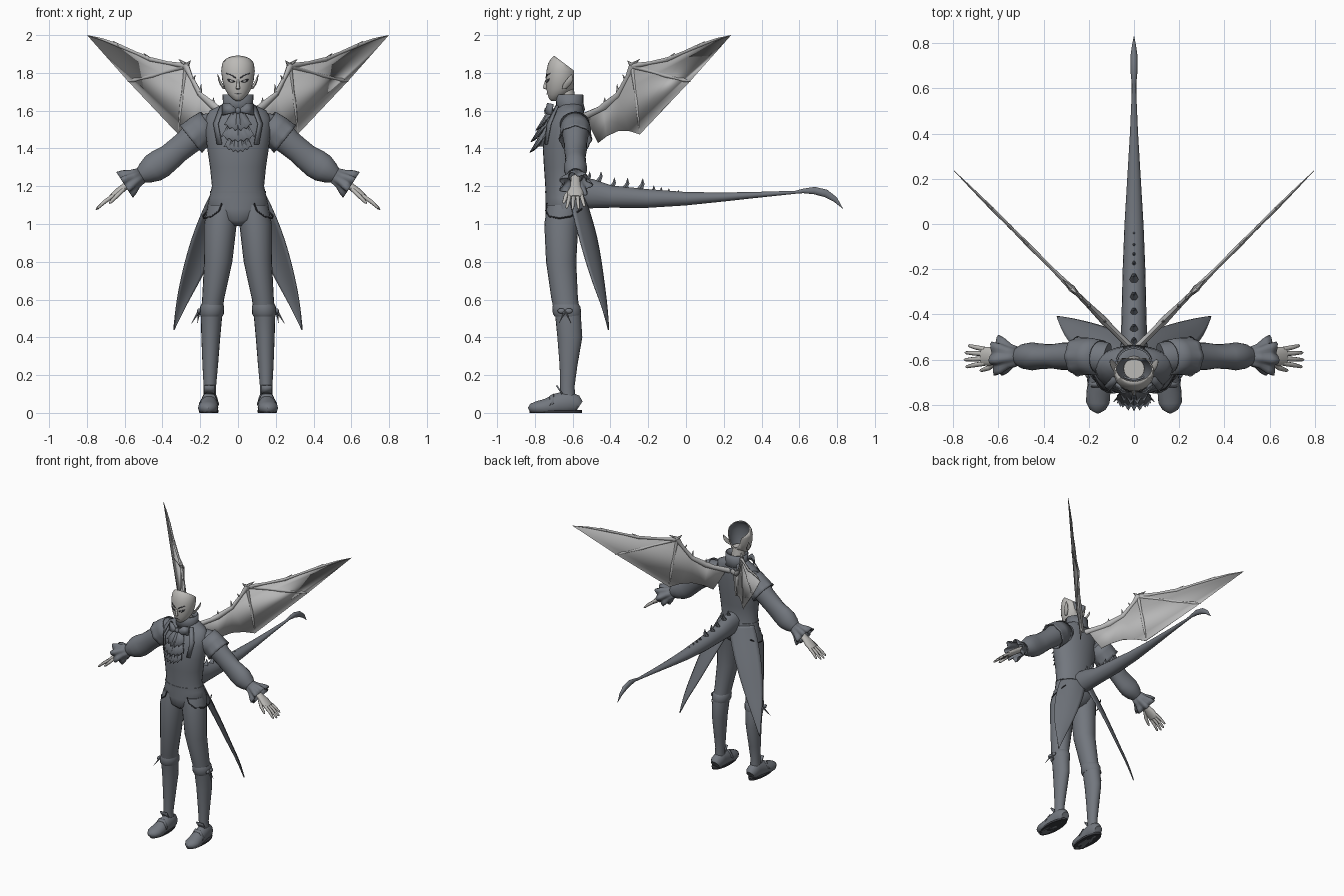
import bpy, bmesh, math
from mathutils import Vector

def material(name, r, g, b):
    m = bpy.data.materials.new(name)
    m.diffuse_color = (r, g, b, 1)
    return m

CLOTH = material("slate cloth", 0.17, 0.185, 0.21)
SKIN = material("pale skin", 0.50, 0.49, 0.47)
WING = material("wing grey", 0.47, 0.47, 0.47)
DARK = material("dark trim", 0.04, 0.042, 0.05)

def finish(name, bm, mat, mirror=False, thick=0, subdiv=0, angle=50):
    bmesh.ops.recalc_face_normals(bm, faces=bm.faces[:])
    me = bpy.data.meshes.new(name)
    bm.to_mesh(me)
    bm.free()
    me.materials.append(mat)
    me.shade_smooth()
    me.set_sharp_from_angle(angle=math.radians(angle))
    ob = bpy.data.objects.new(name, me)
    bpy.context.collection.objects.link(ob)
    if subdiv:
        s = ob.modifiers.new("subdivide", 'SUBSURF')
        s.levels = s.render_levels = subdiv
        s.boundary_smooth = 'PRESERVE_CORNERS'
    if thick:
        s = ob.modifiers.new("thickness", 'SOLIDIFY')
        s.thickness, s.offset = thick, 0
    if mirror:
        ob.modifiers.new("mirror", 'MIRROR').use_mirror_merge = False
    return ob

def tube_bm(pts, n, ref, axis=None, cap=True, waves=0, floor=None):
    """Rings (x, y, z, radius along ref, other radius[, wave size]) joined in order."""
    bm = bmesh.new()
    P = [Vector(p[:3]) for p in pts]
    rings = []
    for i, p in enumerate(pts):
        t = Vector(axis) if axis else (P[min(i + 1, len(P) - 1)] - P[max(i - 1, 0)]).normalized()
        side = Vector(ref)
        side = (side - t * side.dot(t)).normalized()
        other = t.cross(side)
        amp = p[5] if len(p) > 5 else 0
        ring = []
        for k in range(n):
            a = 2 * math.pi * k / n
            w = 1 + amp * math.cos(waves * a)
            v = P[i] + side * (p[3] * w * math.cos(a)) + other * (p[4] * w * math.sin(a))
            if floor is not None:
                v.z = max(v.z, floor)
            ring.append(bm.verts.new(v))
        rings.append(ring)
    for a, b in zip(rings, rings[1:]):
        for k in range(n):
            bm.faces.new((a[k], a[(k + 1) % n], b[(k + 1) % n], b[k]))
    if cap:
        bm.faces.new(rings[0])
        bm.faces.new(rings[-1])
    return bm

def tube(name, pts, mat, n=20, ref=(1, 0, 0), axis=None, mirror=False, cap=True, waves=0, floor=None, thick=0):
    return finish(name, tube_bm(pts, n, ref, axis, cap, waves, floor), mat, mirror, thick)

def spike(name, a, b, r, mat, ref=(1, 0, 0), mirror=False):
    return tube(name, [(*a, r, r), (*b, 0.001, 0.001)], mat, 6, ref, mirror=mirror)

def sheet(name, rows, mat, mirror=False, thick=0.004, subdiv=0):
    bm = bmesh.new()
    g = [[bm.verts.new(p) for p in r] for r in rows]
    for a, b in zip(g, g[1:]):
        for k in range(len(a) - 1):
            bm.faces.new((a[k], a[k + 1], b[k + 1], b[k]))
    return finish(name, bm, mat, mirror, thick, subdiv)

def ball(name, c, r, mat, mirror=False):
    bm = bmesh.new()
    bmesh.ops.create_uvsphere(bm, u_segments=14, v_segments=8, radius=1)
    for v in bm.verts:
        v.co = Vector(c) + Vector([v.co[i] * r[i] for i in range(3)])
    return finish(name, bm, mat, mirror)

UP = (0, 0, 1)

# torso, collar, neck
tube("torso", [(0, -.66, .99, .03, .05), (0, -.655, 1.02, .10, .09), (0, -.64, 1.08, .165, .105),
     (0, -.645, 1.14, .152, .10), (0, -.652, 1.2, .138, .093), (0, -.65, 1.3, .148, .102),
     (0, -.65, 1.4, .163, .108), (0, -.64, 1.5, .175, .105), (0, -.63, 1.56, .172, .093),
     (0, -.615, 1.6, .15, .074), (0, -.61, 1.625, .10, .066), (0, -.612, 1.64, .07, .06)], CLOTH, 28, axis=UP)
tube("collar", [(0, -.612, 1.6, .088, .075), (0, -.615, 1.64, .076, .068), (0, -.618, 1.685, .078, .07)],
     CLOTH, 24, axis=UP, cap=False, thick=.008)
tube("neck", [(0, -.625, 1.58, .05, .05), (0, -.64, 1.72, .046, .046)], SKIN, 16, axis=UP)
tube("waist_seam", [(0, -.648, 1.165, .149, .099), (0, -.649, 1.175, .1475, .0985)], CLOTH, 28, axis=UP)

# legs, knee bands, shoes
tube("leg", [(.08, -.64, 1.1, .08, .095), (.093, -.66, 1.0, .086, .09), (.105, -.661, .8, .075, .08),
     (.132, -.642, .6, .058, .07), (.14, -.625, .52, .057, .068), (.144, -.615, .4, .05, .066),
     (.147, -.622, .25, .041, .047), (.149, -.628, .14, .033, .038), (.15, -.625, .06, .035, .04)],
     CLOTH, 20, axis=UP, mirror=True)
tube("knee_band", [(.136, -.636, .575, .058, .068), (.137, -.633, .56, .064, .075), (.139, -.63, .525, .064, .075),
     (.14, -.627, .51, .057, .068)], CLOTH, 20, axis=UP, mirror=True)
tube("shoe", [(.15, -.565, .035, .03, .032), (.15, -.58, .045, .042, .05), (.15, -.63, .055, .045, .062),
     (.153, -.68, .045, .046, .06), (.157, -.74, .03, .053, .045), (.16, -.79, .026, .052, .036),
     (.16, -.82, .022, .035, .026), (.16, -.832, .016, .012, .012)], CLOTH, 18, mirror=True, floor=0)
tube("shoe_sole", [(.155, -.69, 0, .05, .138), (.155, -.69, .014, .052, .14)], DARK, 24, axis=UP, mirror=True)
sheet("shoe_tongue", [[(x, -.655, .10), (x, -.685, .145)] for x in (.125, .153, .181)], CLOTH, True, .008)
sheet("shoe_strap", [[(x, -.70, z), (x, -.72, z - .012)] for x, z in ((.105, .05), (.13, .098), (.176, .098), (.202, .05))],
      CLOTH, True, .01)
for i, dy in enumerate((-.02, .02)):
    ball(f"knee_bow_{i}", (.207, -.64 + dy, .54), (.01, .02, .014), CLOTH, True)
    spike(f"knee_ribbon_{i}", (.205, -.64, .54), (.245 - .03 * i, -.64 + 1.6 * dy, .475), .008, CLOTH, mirror=True)

# hip chain
tube("hip_chain", [(x, y, z, .004, .004) for x, y, z in
     ((.085, -.738, 1.11), (.10, -.742, 1.07), (.14, -.725, 1.04), (.18, -.67, 1.03), (.185, -.61, 1.04), (.16, -.55, 1.08))],
     DARK, 6, UP, mirror=True)

# coat tails
sheet("coat_tail", [[(a, b, z), (c, d, z), (e, f, z)] for z, a, b, c, d, e, f in (
    (1.16, 0, -.54, .09, -.55, .142, -.62), (1.1, 0, -.522, .10, -.525, .174, -.61),
    (.92, .09, -.465, .175, -.49, .25, -.565), (.7, .2, -.435, .255, -.45, .305, -.50),
    (.57, .275, -.418, .305, -.425, .328, -.445), (.44, .337, -.409, .339, -.41, .341, -.411))],
    CLOTH, True, .006, 2)

# sleeves, shoulder caps, ruffled cuffs
Y = -.585
tube("sleeve", [(.12, Y - .01, 1.53, .07, .06), (.17, Y, 1.515, .072, .075), (.22, Y, 1.475, .07, .078),
     (.27, Y, 1.43, .062, .07), (.32, Y, 1.39, .06, .068), (.36, Y, 1.355, .054, .07), (.41, Y, 1.32, .056, .078),
     (.45, Y, 1.295, .062, .076), (.49, Y, 1.27, .055, .058), (.525, Y, 1.25, .034, .035)],
     CLOTH, 20, (0, 1, 0), mirror=True)
tube("shoulder_cap", [(.15, Y - .005, 1.53, .075, .078), (.2, Y, 1.492, .079, .085), (.235, Y, 1.462, .079, .085, .03),
     (.25, Y, 1.45, .083, .088, .05)], CLOTH, 32, (0, 1, 0), mirror=True, cap=False, waves=8, thick=.006)
tube("cuff_ruffle", [(.51, Y, 1.258, .038, .04), (.545, Y, 1.24, .05, .048, .06), (.575, Y, 1.223, .07, .062, .14),
     (.60, Y, 1.207, .078, .068, .2)], CLOTH, 40, (0, 1, 0), mirror=True, cap=False, waves=7, thick=.005)

# hands
tube("palm", [(.53, Y, 1.245, .024, .02), (.6, Y, 1.197, .028, .02), (.635, Y, 1.17, .042, .02),
     (.672, Y, 1.14, .041, .014)], SKIN, 14, (0, 1, 0), mirror=True)
for i, reach in enumerate((.92, 1, .96, .8)):
    y0, y1 = Y - .031 + .021 * i, Y - .046 + .031 * i
    tube(f"finger_{i}", [(.66, y0, 1.15, .011, .011), (.66 + .05 * reach, (y0 + y1) / 2, 1.15 - .035 * reach, .010, .010),
         (.66 + .085 * reach, y1, 1.15 - .068 * reach, .007, .007), (.66 + .092 * reach, y1, 1.15 - .074 * reach, .002, .002)],
         SKIN, 8, (0, 1, 0), mirror=True)
tube("thumb", [(.605, Y - .02, 1.185, .012, .012), (.64, Y - .05, 1.15, .012, .011), (.675, Y - .062, 1.115, .008, .008),
     (.682, Y - .063, 1.108, .002, .002)], SKIN, 8, (0, 1, 0), mirror=True)

# head: open mask, cut above the hairline and behind
HEAD = [(0, -.70, 1.652, .012, .014), (0, -.695, 1.662, .028, .03), (0, -.678, 1.685, .052, .055),
        (0, -.667, 1.715, .07, .072), (0, -.662, 1.76, .083, .08), (0, -.657, 1.81, .089, .082),
        (0, -.655, 1.85, .084, .075), (0, -.655, 1.875, .068, .06), (0, -.655, 1.895, .045, .04)]
bm = tube_bm(HEAD, 28, (1, 0, 0), UP)
for co, no in (((0, -.69, 1.885), (0, .6, .8)), ((0, -.592, 1.7), (0, 1, 0))):
    bmesh.ops.bisect_plane(bm, geom=bm.verts[:] + bm.edges[:] + bm.faces[:], plane_co=co, plane_no=no, clear_outer=True)
head = finish("head", bm, SKIN)
head.data.materials.append(CLOTH)
shell = head.modifiers.new("inside", 'SOLIDIFY')
shell.thickness, shell.offset, shell.material_offset = .005, -1, 1

def face_point(x, z, out=.003):
    for a, b in zip(HEAD, HEAD[1:]):
        if a[2] <= z <= b[2]:
            t = (z - a[2]) / (b[2] - a[2])
            cy, rx, ry = (a[i] + (b[i] - a[i]) * t for i in (1, 3, 4))
            return (x, cy - ry * math.sqrt(max(0, 1 - (x / rx) ** 2)) - out, z)

# face details
def plate(name, rows, mat, out=.003):
    sheet(name, [[face_point(x, z, out) for x, z in r] for r in rows], mat, True, .002)

plate("eye", [[(.016, 1.752), (.035, 1.748), (.052, 1.757)], [(.016, 1.756), (.035, 1.763), (.056, 1.769)]], DARK)
plate("iris", [[(.03, 1.75), (.041, 1.751)], [(.03, 1.76), (.041, 1.763)]], WING, .005)
plate("brow", [[(.01, 1.770), (.035, 1.784), (.063, 1.797)], [(.01, 1.776), (.035, 1.791), (.063, 1.799)]], DARK)
plate("mouth", [[(0, 1.687), (.018, 1.689)], [(0, 1.690), (.018, 1.691)]], DARK)
tube("nose", [(0, -.74, 1.765, .006, .004), (0, -.746, 1.735, .008, .009), (0, -.745, 1.718, .011, .013),
     (0, -.736, 1.712, .006, .005)], SKIN, 10, axis=UP)
tube("ear", [(.075, -.645, 1.715, .006, .012), (.088, -.63, 1.74, .009, .022), (.1, -.615, 1.765, .006, .018),
     (.108, -.605, 1.795, .001, .001)], SKIN, 10, axis=UP, mirror=True)

# pleated neck cloth with bow
def ruffle(name, top, bottom, w0, w1, pleats):
    rows = []
    for t in (0, .5, 1):
        row = []
        for k in range(pleats * 2 + 1):
            u, s = k / pleats - 1, (k % 2) * 2 - 1
            y = top[0] + (bottom[0] - top[0]) * t + .035 * u * u + s * .011 * t
            row.append((u * (w0 + (w1 - w0) * t), y, top[1] + (bottom[1] - top[1]) * t + t * (.03 * u * u + s * .006)))
        rows.append(row)
    sheet(name, rows, CLOTH, thick=.005)

ruffle("jabot_lower", (-.755, 1.5), (-.815, 1.385), .03, .075, 6)
ruffle("jabot_middle", (-.745, 1.56), (-.81, 1.44), .03, .09, 6)
ruffle("jabot_upper", (-.725, 1.61), (-.785, 1.50), .02, .075, 5)
tube("jabot_core", [(0, -.71, 1.6, .03, .02), (0, -.745, 1.5, .045, .03), (0, -.77, 1.41, .04, .018)], CLOTH, 12, axis=UP)
ball("bow_knot", (0, -.735, 1.6), (.016, .016, .018), CLOTH)
sheet("bow_loop", [[(.01, -.735, 1.608), (.01, -.735, 1.592)], [(.045, -.73, 1.64), (.045, -.745, 1.585)],
      [(.08, -.705, 1.635), (.08, -.715, 1.575)]], CLOTH, True, .012)
sheet("lapel", [[(.07, -.69, 1.625), (.095, -.675, 1.625)], [(.105, -.735, 1.53), (.13, -.715, 1.53)],
      [(.085, -.748, 1.42), (.11, -.735, 1.42)]], CLOTH, True, .006)

# tail with spade tip and back spikes
tube("tail", [(0, -.60, 1.17, .06, .085), (0, -.5, 1.16, .058, .079), (0, -.4, 1.145, .055, .06), (0, -.2, 1.135, .05, .05),
     (0, 0, 1.134, .042, .036), (0, .2, 1.143, .03, .024), (0, .4, 1.156, .018, .015), (0, .58, 1.168, .01, .008),
     (0, .62, 1.175, .010, .012), (0, .68, 1.177, .016, .02), (0, .74, 1.162, .016, .021), (0, .79, 1.13, .009, .014),
     (0, .83, 1.082, .001, .001)], CLOTH, 18)
for i, (y, h) in enumerate(((-.51, .05), (-.45, .055), (-.38, .06), (-.31, .065), (-.23, .07), (-.17, .03),
                            (-.13, .025), (-.09, .02), (-.04, .016))):
    z = 1.18 - (y + .2) * .08 + (.03 if y < -.42 else 0)
    w = .3 * h + .004
    tube(f"tail_spike_{i}", [(0, y - w, z - .012, w, w), (0, y, z + h * .4, w * .5, w * .5),
         (0, y + w * .2 - .004, z + h * .85, .001, .001)], CLOTH, 6, axis=UP)

# wings: each lies in one upright slanted plane
def W(x, z):
    return (x, x - .56, z)

NORMAL = (.7071, -.7071, 0)
bm = bmesh.new()
outline = [(.03, 1.57), (.12, 1.62), (.2, 1.69), (.275, 1.835), (.465, 1.872), (.625, 1.942), (.795, 1.997),
           (.71, 1.945), (.64, 1.885), (.60, 1.82), (.58, 1.755), (.505, 1.738), (.43, 1.695), (.36, 1.60), (.315, 1.475),
           (.26, 1.492), (.2, 1.492), (.14, 1.465), (.095, 1.43), (.06, 1.5)]
bm.faces.new([bm.verts.new(W(*p)) for p in outline])
bmesh.ops.triangulate(bm, faces=bm.faces[:])
finish("wing_membrane", bm, WING, True, .004)

def bone(name, pts):
    tube(name, [(*W(x, z), r * .8, r) for x, z, r in pts], WING, 8, NORMAL, mirror=True)

bone("wing_arm", [(.0, 1.56, .02), (.1, 1.605, .017), (.13, 1.625, .022), (.2, 1.685, .015), (.25, 1.78, .012), (.277, 1.84, .02)])
bone("wing_leading_finger", [(.275, 1.835, .016), (.37, 1.852, .009), (.465, 1.872, .012), (.54, 1.905, .008),
     (.625, 1.942, .010), (.72, 1.978, .006), (.797, 1.999, .001)])
bone("wing_middle_finger", [(.275, 1.835, .013), (.40, 1.80, .007), (.45, 1.785, .010), (.52, 1.768, .006),
     (.55, 1.762, .011), (.585, 1.753, .001)])
bone("wing_lower_finger", [(.275, 1.835, .013), (.292, 1.70, .007), (.298, 1.65, .010), (.31, 1.54, .006), (.316, 1.47, .001)])
for i, (a, b, r) in enumerate((((.272, 1.84), (.25, 1.865), .014), ((.28, 1.845), (.315, 1.873), .012),
                               ((.2, 1.685), (.195, 1.74), .012), ((.13, 1.63), (.13, 1.67), .012),
                               ((.465, 1.872), (.50, 1.905), .010), ((.625, 1.942), (.66, 1.968), .009),
                               ((.24, 1.76), (.225, 1.79), .010))):
    spike(f"wing_claw_{i}", W(*a), W(*b), r, WING, NORMAL, True)
